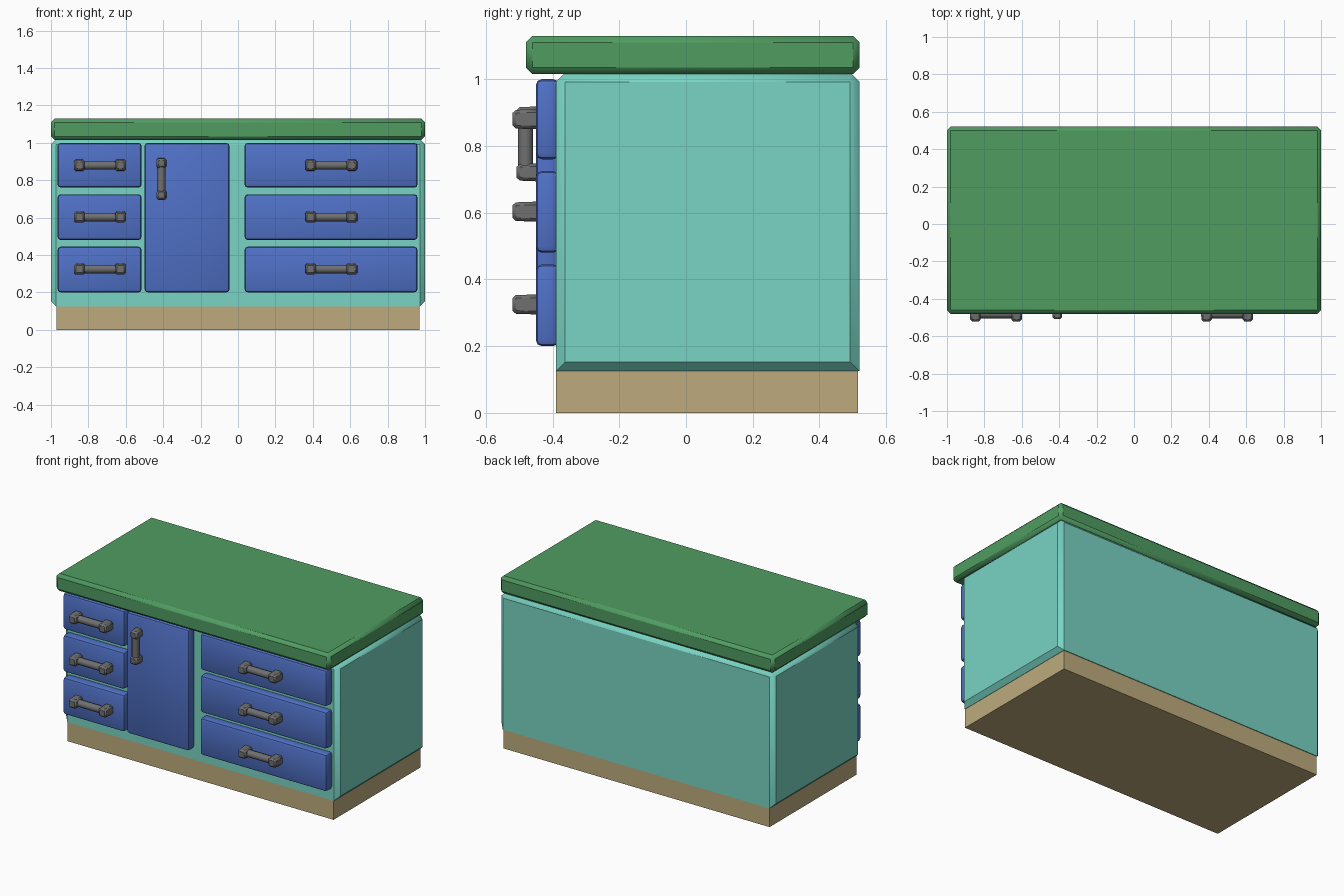
import bpy, bmesh, math
from mathutils import Matrix

if "Cube" in bpy.data.objects:
    bpy.data.objects.remove(bpy.data.objects["Cube"])


def material(name, rgb):
    m = bpy.data.materials.new(name)
    m.diffuse_color = (*rgb, 1)
    m.use_nodes = True
    m.node_tree.nodes["Principled BSDF"].inputs["Base Color"].default_value = m.diffuse_color
    return m


GREEN = material("green", (0.08, 0.335, 0.12))
TEAL = material("teal", (0.19, 0.66, 0.55))
BLUE = material("blue", (0.08, 0.165, 0.57))
TAN = material("tan", (0.51, 0.41, 0.205))
GREY = material("grey", (0.16, 0.16, 0.16))


def finish(bm, name, mat, smooth=True):
    bmesh.ops.recalc_face_normals(bm, faces=bm.faces)
    me = bpy.data.meshes.new(name)
    bm.to_mesh(me)
    bm.free()
    ob = bpy.data.objects.new(name, me)
    bpy.context.collection.objects.link(ob)
    me.materials.append(mat)
    if smooth:
        bpy.ops.object.select_all(action='DESELECT')
        ob.select_set(True)
        bpy.context.view_layer.objects.active = ob
        bpy.ops.object.shade_smooth_by_angle(angle=math.radians(40))
    return ob


def add_box(bm, x, y, z, bevel=0, segments=1, keep=lambda e: True):
    """Box spanning the x, y, z ranges; bevels the edges that pass keep."""
    part = bmesh.ops.create_cube(bm, size=1)
    for v in part["verts"]:
        v.co = [r[0] if c < 0 else r[1] for r, c in zip((x, y, z), v.co)]
    edges = {e for v in part["verts"] for e in v.link_edges}
    if bevel:
        bmesh.ops.bevel(bm, geom=[e for e in edges if keep(e)], offset=bevel,
                        segments=segments, profile=0.5, affect='EDGES')


def box(name, mat, *args, **kw):
    bm = bmesh.new()
    add_box(bm, *args, **kw)
    return finish(bm, name, mat)


def handle(name, x, z, half, vertical=False, front=-0.52, size=0.06):
    """Two square posts joined by a round bar."""
    bm = bmesh.new()
    s = size / 2
    for side in (-1, 1):
        d = side * (half - s)
        px, pz = (x, z + d) if vertical else (x + d, z)
        add_box(bm, (px - s, px + s), (front, -0.44), (pz - s, pz + s), 0.01)
        for v in bm.verts:      # slight taper of the post towards the front
            if v.co.y < front + 0.02 and abs(v.co.x - px) <= s + .001 and abs(v.co.z - pz) <= s + .001:
                v.co.x = px + (v.co.x - px) * 0.93
                v.co.z = pz + (v.co.z - pz) * 0.93
    rot = Matrix() if vertical else Matrix.Rotation(math.pi / 2, 4, 'Y')
    bmesh.ops.create_cone(bm, cap_ends=True, segments=12, radius1=0.023, radius2=0.023,
                          depth=2 * (half - s),
                          matrix=Matrix.Translation((x, -0.481, z)) @ rot)
    finish(bm, name, GREY)


# Plinth and worktop
box("plinth", TAN, (-0.97, 0.97), (-0.39, 0.515), (0, 0.125))
box("worktop", GREEN, (-1, 1), (-0.48, 0.52), (1.015, 1.13), 0.02)


# Cabinet body: all edges chamfered except the bottom front and bottom back
def body_edge(e):
    a, b = (v.co for v in e.verts)
    return not (abs(a.x - b.x) > 1 and a.z < 0.5)


box("cabinet_body", TEAL, (-1, 1), (-0.39, 0.52), (0.125, 1.02), 0.028, keep=body_edge)

# Drawer fronts with horizontal handles
rows = [(0.20, 0.445, 0.325), (0.48, 0.725, 0.603), (0.76, 1.0, 0.88)]
for side, x0, x1, hx in (("left", -0.965, -0.515, -0.738), ("right", 0.035, 0.96, 0.498)):
    for i, (z0, z1, hz) in enumerate(rows):
        box(f"{side}_drawer_{i + 1}", BLUE, (x0, x1), (-0.45, -0.38), (z0, z1), 0.018, 2)
        handle(f"{side}_drawer_handle_{i + 1}", hx, hz, 0.14)

# Door with vertical handle
box("door", BLUE, (-0.5, -0.045), (-0.45, -0.38), (0.20, 1.0), 0.018, 2)
handle("door_handle", -0.41, 0.806, 0.112, True, -0.508, 0.054)
